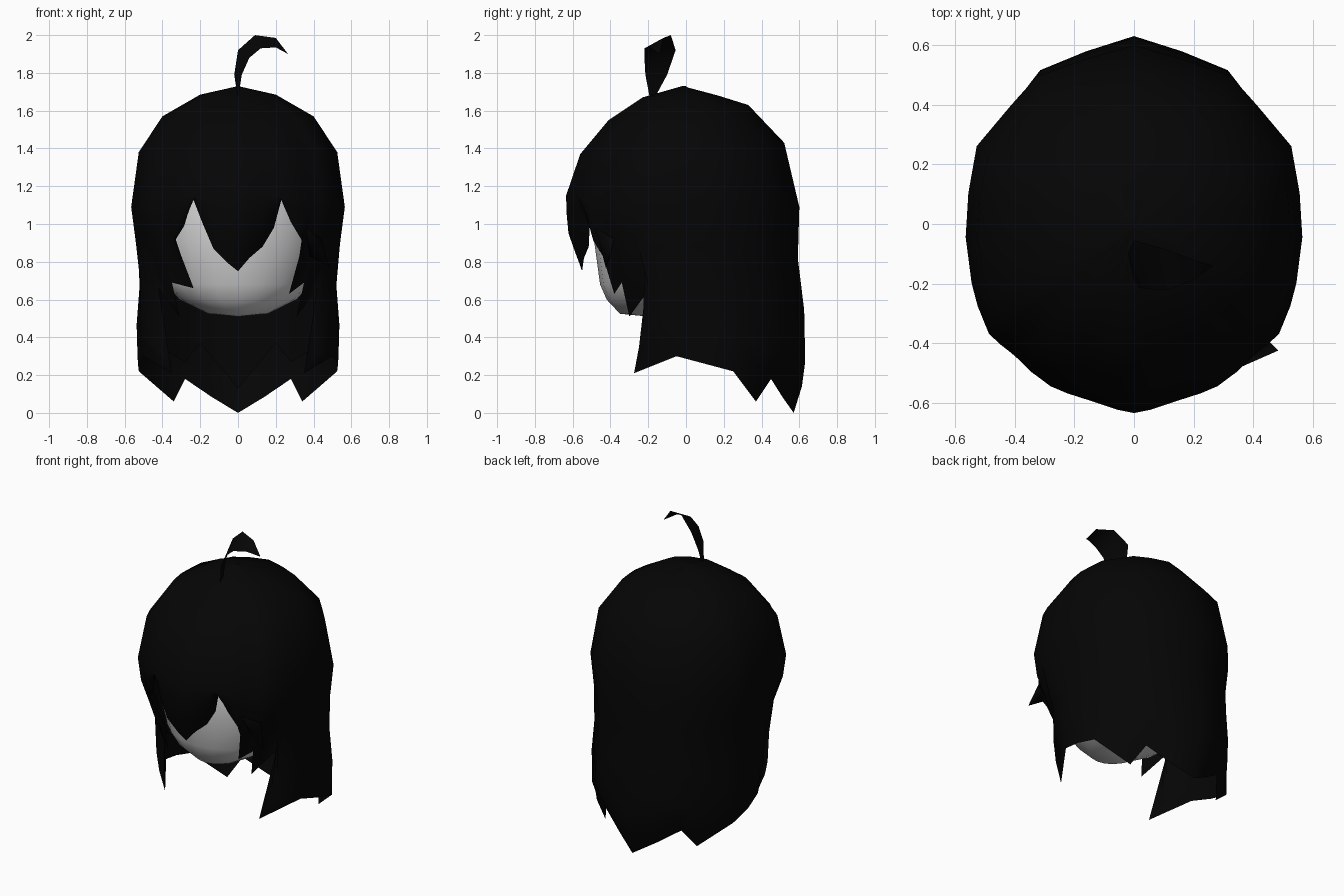
import bpy, bmesh, math

cube = bpy.data.objects.get("Cube")
if cube:
    bpy.data.objects.remove(cube, do_unlink=True)


def material(name, rgb):
    m = bpy.data.materials.new(name)
    m.use_nodes = True
    m.diffuse_color = (*rgb, 1)
    bsdf = m.node_tree.nodes["Principled BSDF"]
    bsdf.inputs["Base Color"].default_value = (*rgb, 1)
    bsdf.inputs["Roughness"].default_value = 0.9
    return m


HAIR = material("black hair", (0.0015, 0.0015, 0.0015))
SKIN = material("pale skin", (0.64, 0.64, 0.64))


def loft(name, rows, mat, closed=False):
    """Skin a list of equal-length point rows; coincident points are merged."""
    bm = bmesh.new()
    grid = [[bm.verts.new(p) for p in row] for row in rows]
    n = len(grid[0])
    for a, b in zip(grid, grid[1:]):
        for i in range(n if closed else n - 1):
            j = (i + 1) % n
            bm.faces.new((a[i], a[j], b[j], b[i]))
    bmesh.ops.remove_doubles(bm, verts=bm.verts, dist=0.0005)
    bmesh.ops.recalc_face_normals(bm, faces=bm.faces)
    for f in bm.faces:
        f.smooth = True
    me = bpy.data.meshes.new(name)
    bm.to_mesh(me)
    bm.free()
    me.materials.append(mat)
    ob = bpy.data.objects.new(name, me)
    bpy.context.collection.objects.link(ob)


def lookup(table, z):
    """Linear interpolation in a table of (z, value...) with falling z."""
    if z >= table[0][0]:
        return table[0][1:]
    for p, q in zip(table, table[1:]):
        if z >= q[0]:
            t = (p[0] - z) / (p[0] - q[0])
            return [u + (v - u) * t for u, v in zip(p[1:], q[1:])]
    return table[-1][1:]


# Faceted outline of the hair seen from above: angle from the front, radius factor
OUTLINE = [(180, 1.0), (163, 0.965), (146, 1.01), (130, 0.985), (114, 1.035),
           (102, 1.0), (90, 1.0), (72, 1.015), (56, 1.04), (45, 0.99),
           (32, 0.995), (16, 0.965), (0, 1.0)]
# Crown rings: half width, side z, front depth, front z, back depth, back z
CROWN = [(0.0, 1.73, 0.02, 1.73, -0.02, 1.73),
         (0.20, 1.685, 0.23, 1.67, 0.17, 1.68),
         (0.40, 1.57, 0.41, 1.55, 0.33, 1.63),
         (0.525, 1.38, 0.56, 1.37, 0.52, 1.43),
         (0.565, 1.09, 0.635, 1.15, 0.60, 1.09)]
# Hanging hair: z, half width, front depth, back depth
HANG = [(1.15, 0.565, 0.635, 0.60), (1.09, 0.565, 0.635, 0.60),
        (0.95, 0.55, 0.63, 0.597), (0.76, 0.522, 0.58, 0.59),
        (0.46, 0.545, 0.55, 0.64), (0.20, 0.535, 0.53, 0.635),
        (0.0, 0.50, 0.50, 0.62)]
# Ragged lower edge from front centre to back centre: angle, x, y, z
EDGE = [(0, 0, -0.55, 0.75), (6, 0.06, -0.54, 0.82), (13, 0.13, -0.515, 0.88),
        (20, 0.19, -0.51, 0.98), (24, 0.23, -0.53, 1.13),
        (30, 0.28, -0.515, 1.01), (38, 0.34, -0.49, 0.91),
        (43, 0.325, -0.44, 0.83), (47, 0.27, -0.38, 0.63),
        (51, 0.35, -0.34, 0.69), (56, 0.31, -0.30, 0.51),
        (65, 0.42, -0.19, 0.66), (72, 0.35, -0.275, 0.21),
        (86, 0.50, -0.05, 0.30), (100, 0.53, 0.10, 0.26),
        (115, 0.525, 0.25, 0.22), (132, 0.34, 0.37, 0.06),
        (145, 0.28, 0.45, 0.18), (162, 0.14, 0.51, 0.085),
        (180, 0, 0.57, 0)]
# The fringe strands that differ on the right side, by position in the edge
RIGHT = {1: (6, 0.05, -0.56, 0.79), 2: (13, 0.13, -0.565, 0.87),
         3: (20, 0.19, -0.56, 1.01), 4: (24, 0.24, -0.53, 1.14),
         5: (30, 0.285, -0.49, 0.99), 6: (38, 0.335, -0.46, 0.91),
         7: (43, 0.30, -0.43, 0.83), 8: (47, 0.235, -0.39, 0.66)}


def outline(ang):
    return lookup(OUTLINE, math.degrees(ang))[0]


def crown_point(ring, ang):
    a, zs, yf, zf, yb, zb = ring
    s, c, k = math.sin(ang), math.cos(ang), outline(ang)
    depth, z = (yf, zf) if c > 0 else (yb, zb)
    return a * s * k, -c * depth * k, zs + (z - zs) * c * c


def column(deg, ex, ey, ez):
    """One strip of hair from the crown to the lower edge."""
    ang = math.radians(deg)
    pts = [crown_point(r, ang) for r in CROWN]
    z5 = pts[-1][2]
    a, yf, yb = lookup(HANG, ez)
    u, v = ex / a, -ey / (yf if ey < 0 else yb)
    edge_ang = math.atan2(u, v)
    edge_scale = math.hypot(u, v) / outline(edge_ang)
    power = 2 if ey < 0 else 8     # the back stays full until near its tips
    for f in (0.25, 0.5, 0.75, 0.87, 1.0):
        z = z5 + (ez - z5) * f
        a, yf, yb = lookup(HANG, z)
        t = ang + (edge_ang - ang) * f ** 3
        k = (1 + (edge_scale - 1) * f ** power) * outline(t)
        c = math.cos(t)
        pts.append((a * math.sin(t) * k, -c * (yf if c > 0 else yb) * k, z))
    return pts


# Main hair shell: left half, then the right half mirrored back to the front
left = [column(*e) for e in EDGE]
right = [[(-x, y, z) for x, y, z in column(*RIGHT.get(i, EDGE[i]))]
         for i in range(len(EDGE) - 2, 0, -1)]
loft("hair_shell", list(zip(*(left + right))), HAIR, closed=True)

# Inner layer of hair behind the neck
zig = [(-0.40, 0.34), (-0.28, 0.27), (-0.20, 0.37), (0, 0.13),
       (0.20, 0.37), (0.28, 0.27), (0.40, 0.34)]
arc = [(x, 0.53 * math.sqrt(1 - (x / 0.52) ** 2), z) for x, z in zig]
loft("inner_back_hair", [[(x, y, 0.8) for x, y, z in arc], arc], HAIR)

# Face: z, half width, front y, back y
FACE = [(0.51, 0.0, -0.20, -0.20), (0.525, 0.16, -0.35, 0.03),
        (0.60, 0.31, -0.42, 0.18), (0.68, 0.385, -0.455, 0.27),
        (0.90, 0.45, -0.485, 0.34), (1.15, 0.45, -0.48, 0.34),
        (1.38, 0.32, -0.35, 0.22), (1.46, 0.0, -0.05, -0.05)]
rows = []
for z, rx, yf, yb in FACE:
    mid, ry = (yf + yb) / 2, (yb - yf) / 2
    rows.append([(rx * math.sin(t), mid - ry * math.cos(t), z)
                 for t in (math.tau * i / 20 for i in range(20))])
loft("face", rows, SKIN, closed=True)

# Curled tuft on the crown
inner = [(0, -0.19, 1.66), (0.02, -0.215, 1.79), (0.06, -0.22, 1.88),
         (0.12, -0.22, 1.93), (0.20, -0.19, 1.935), (0.265, -0.14, 1.90)]
outer = [(0, -0.17, 1.66), (-0.02, -0.10, 1.79), (0, -0.055, 1.92),
         (0.09, -0.08, 2.0), (0.20, -0.12, 1.985), (0.265, -0.14, 1.90)]
loft("crown_tuft", [inner, outer], HAIR)

# Stray spike on the left of the fringe
tip = (0.485, -0.425, 0.77)
loft("stray_spike", [[(0.36, -0.48, 0.98), (0.44, -0.38, 0.92),
                      (0.38, -0.40, 0.83)], [tip] * 3], HAIR, closed=True)
